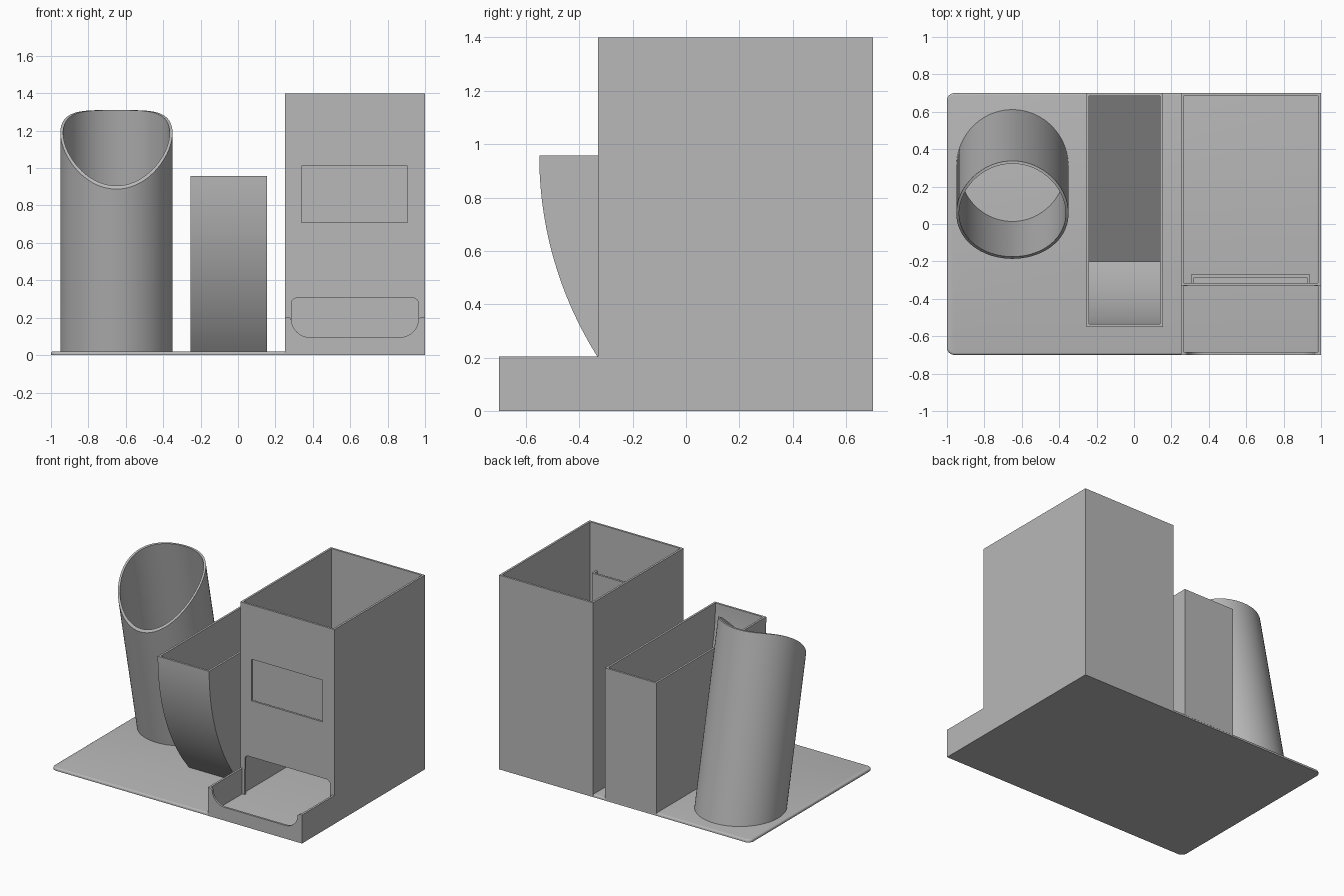
import bpy, bmesh
from math import sin, cos, pi, sqrt, tan, radians

cube = bpy.data.objects.get("Cube")
if cube:
    bpy.data.objects.remove(cube, do_unlink=True)

grey = bpy.data.materials.new("plain grey")
grey.use_nodes = True
GREY = (0.48, 0.48, 0.48, 1)
grey.diffuse_color = GREY
grey.node_tree.nodes["Principled BSDF"].inputs["Base Color"].default_value = GREY


def finish(bm, name):
    bmesh.ops.recalc_face_normals(bm, faces=bm.faces)
    mesh = bpy.data.meshes.new(name)
    bm.to_mesh(mesh)
    bm.free()
    mesh.materials.append(grey)
    ob = bpy.data.objects.new(name, mesh)
    bpy.context.collection.objects.link(ob)
    return ob


def prism(name, profile, place, lo, hi):
    """Extrude a 2D profile from lo to hi; place(a, b, t) gives the 3D point."""
    bm = bmesh.new()
    ends = [[bm.verts.new(place(a, b, t)) for a, b in profile] for t in (lo, hi)]
    n = len(profile)
    for ring in ends:
        bm.faces.new(ring)
    for i in range(n):
        j = (i + 1) % n
        bm.faces.new((ends[0][i], ends[0][j], ends[1][j], ends[1][i]))
    return finish(bm, name)


def along_x(a, b, t):
    return (t, a, b)


def along_y(a, b, t):
    return (a, t, b)


def along_z(a, b, t):
    return (a, b, t)


def box(name, x, y, z):
    rect = [(x[0], y[0]), (x[1], y[0]), (x[1], y[1]), (x[0], y[1])]
    return prism(name, rect, along_z, *z)


def arc(cx, cy, r, start, end, steps=10):
    angles = [radians(start + (end - start) * i / steps) for i in range(steps + 1)]
    return [(cx + r * cos(a), cy + r * sin(a)) for a in angles]


def activate(ob):
    bpy.ops.object.select_all(action="DESELECT")
    ob.select_set(True)
    bpy.context.view_layer.objects.active = ob


def cut(ob, cutter):
    cutter.hide_render = True
    mod = ob.modifiers.new("cut", "BOOLEAN")
    mod.operation, mod.solver, mod.object = "DIFFERENCE", "EXACT", cutter
    activate(ob)
    bpy.ops.object.modifier_apply(modifier=mod.name)
    bpy.data.objects.remove(cutter, do_unlink=True)


def smooth(ob):
    activate(ob)
    bpy.ops.object.shade_smooth_by_angle(angle=radians(30))


WALL = 0.015
BASE = 0.02

# Base plate with rounded left corners and a softened upper edge
outline = [(0.99, -0.699), (0.99, 0.699)] + arc(-0.96, 0.66, 0.04, 90, 180) + arc(-0.96, -0.66, 0.04, 180, 270)
base = prism("base_plate", outline, along_z, 0, BASE)
bm = bmesh.new()
bm.from_mesh(base.data)
rim = [e for e in bm.edges if all(v.co.z > 0.01 and v.co.x < 0.98 or abs(v.co.y) > 0.69 and v.co.z > 0.01 for v in e.verts)]
bmesh.ops.bevel(bm, geom=rim, offset=0.012, segments=4, profile=0.5, affect="EDGES")
bm.to_mesh(base.data)
bm.free()
smooth(base)

# Tall dispenser box with its low front tray
side = [(-0.7, 0), (0.7, 0), (0.7, 1.4), (-0.33, 1.4), (-0.33, 0.205), (-0.7, 0.205)]
dispenser = prism("dispenser_box", side, along_x, 0.25, 1)
inner_x = (0.25 + WALL, 1 - WALL)
cut(dispenser, box("cavity", inner_x, (-0.33 + WALL, 0.7 - WALL), (WALL, 1.5)))
cut(dispenser, box("tray_cavity", inner_x, (-0.7 + WALL, -0.331), (WALL, 0.3)))
hatch = [(0.285, WALL), (0.965, WALL)] + arc(0.935, 0.275, 0.03, 0, 90, 6) + arc(0.315, 0.275, 0.03, 90, 180, 6)
cut(dispenser, prism("hatch", hatch, along_y, -0.35, -0.3))
lip = (arc(0.265, 0.185, 0.02, 90, 0, 5) + arc(0.385, 0.195, 0.1, 180, 270)
       + arc(0.865, 0.195, 0.1, 270, 360) + arc(0.985, 0.185, 0.02, 180, 90, 5)
       + [(0.985, 0.3), (0.265, 0.3)])
cut(dispenser, prism("lip_cutter", lip, along_y, -0.8, -0.6))
cut(dispenser, box("window", (0.34, 0.905), (-0.4, -0.3), (0.71, 1.01)))
smooth(dispenser)

# Label pocket behind the window: back plate and three rails
box("label_back", (0.305, 0.94), (-0.285, -0.27), (0.675, 1.06))
box("label_bottom_rail", (0.305, 0.94), (-0.316, -0.284), (0.675, 0.69))
for name, x in (("left", 0.925), ("right", 0.305)):
    box("label_%s_rail" % name, (x, x + WALL), (-0.316, -0.284), (0.675, 1.06))

# Narrow slot bin with a curved front and a sloping floor
TOP, RADIUS, FRONT = 0.957, 1.41, -0.55


def front_curve(inset, low, steps=24):
    """Points down the curved front, from the rim to height low."""
    r = RADIUS - inset
    heights = [TOP + (low - TOP) * i / steps for i in range(steps + 1)]
    return [(FRONT + RADIUS - sqrt(r * r - (z - TOP) ** 2), z) for z in heights]


bin_body = prism("slot_bin", front_curve(0, 0.01) + [(0.7, 0.01), (0.7, TOP)], along_x, -0.255, 0.155)
curve = front_curve(WALL, 0.05)
back = 0.7 - WALL
ramp_top = 0.05 + (back - curve[-1][0]) * tan(radians(35))
hollow = [(curve[0][0], 1.1)] + curve + [(back, ramp_top), (back, 1.1)]
cut(bin_body, prism("bin_cavity", hollow, along_x, -0.255 + WALL, 0.155 - WALL))
smooth(bin_body)

# Leaning tube with a curved scoop mouth
LEAN = radians(12)
SEGMENTS = 72


def mouth_point(x, y):
    z = 1.0
    for _ in range(40):
        z = 1.31 - 1.55 * (0.336 - (y - tan(LEAN) * (z - BASE))) ** 2
    return (x, y - tan(LEAN) * (z - BASE), z)


bm = bmesh.new()
rings = [[], [], [], []]
for i in range(SEGMENTS):
    a = 2 * pi * i / SEGMENTS
    points = []
    for r in (0.3, 0.3 - WALL):
        x, y = -0.65 + r * cos(a), 0.305 + r * sin(a) / cos(LEAN)
        points += [(x, y, BASE), mouth_point(x, y)]
    for ring, p in zip(rings, (points[0], points[1], points[3], points[2])):
        ring.append(bm.verts.new(p))
for k in range(4):
    a, b = rings[k], rings[(k + 1) % 4]
    for i in range(SEGMENTS):
        j = (i + 1) % SEGMENTS
        bm.faces.new((a[i], a[j], b[j], b[i]))
smooth(finish(bm, "leaning_tube"))
